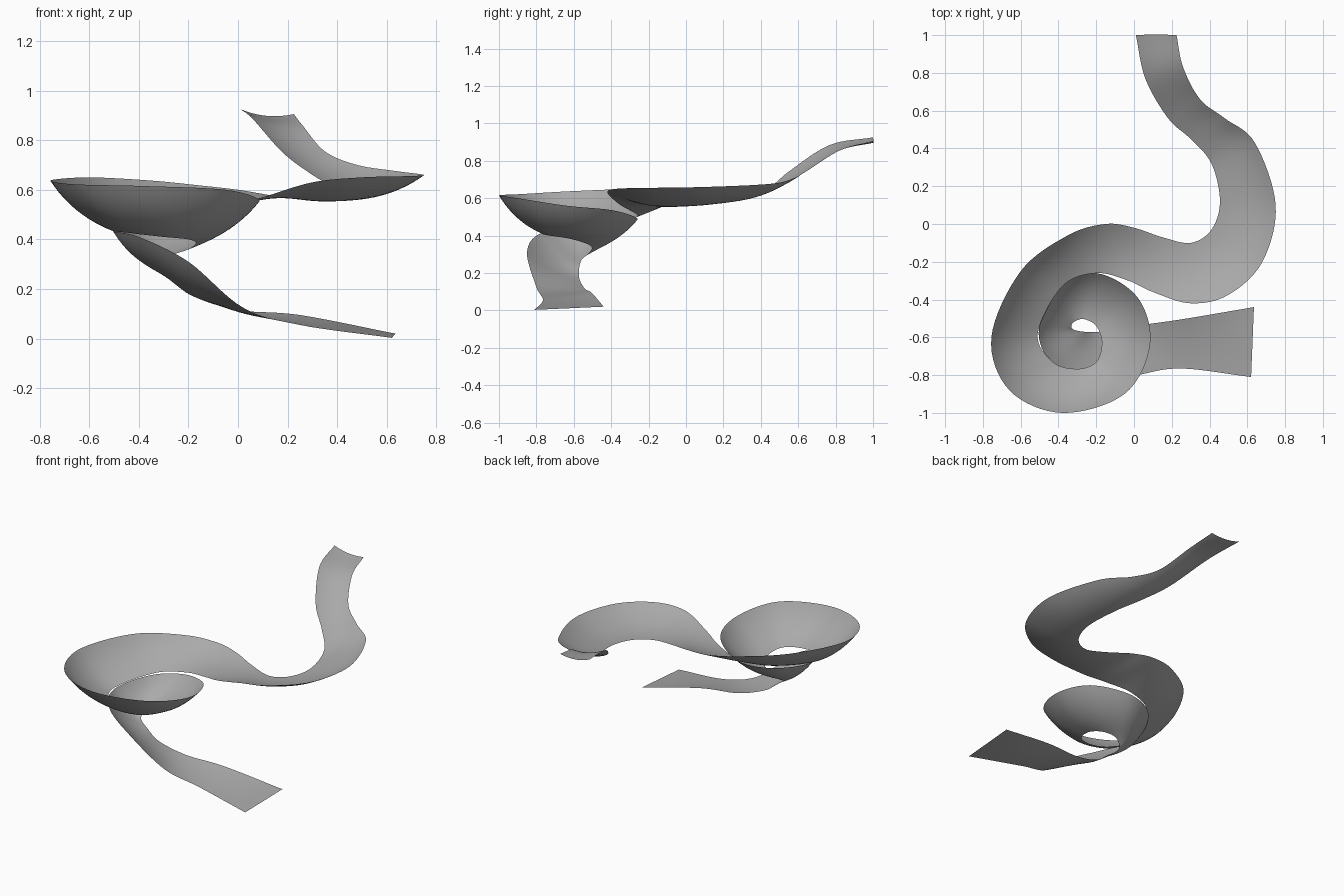
import bpy
import bmesh
from mathutils import Vector

default_cube = bpy.data.objects.get("Cube")
if default_cube:
    bpy.data.objects.remove(default_cube, do_unlink=True)

STEPS_BETWEEN_STATIONS = 8
STRIPS_ACROSS = 12
SAG_RATIO = 0.08

# Guide points along the outer rim, from the high end down to the low end
outer_rim = [
    (.01, 1, .925), (.06, .77, .885), (.18, .56, .75), (.3, .45, .66),
    (.41, .32, .595), (.455, .12, .565), (.41, -.03, .555), (.3, -.1, .555),
    (.15, -.07, .575), (0, -.02, .6), (-.15, 0, .617), (-.35, -.06, .637),
    (-.6, -.25, .65), (-.755, -.6, .638), (-.66, -.88, .622), (-.38, -1, .615),
    (-.05, -.9, .6), (.085, -.64, .56), (.02, -.39, .535), (-.2, -.26, .49),
    (-.4, -.34, .465), (-.505, -.58, .435), (-.4, -.78, .41), (-.2, -.85, .31),
    (.02, -.8, .125), (.25, -.765, .055), (.62, -.81, .003),
]

# Matching guide points along the inner rim
inner_rim = [
    (.225, 1, .905), (.26, .83, .86), (.35, .66, .755), (.48, .56, .7),
    (.64, .43, .675), (.75, .1, .66), (.68, -.2, .655), (.5, -.375, .65),
    (.3, -.42, .63), (.1, -.36, .57), (-.03, -.3, .535), (-.2, -.26, .505),
    (-.38, -.33, .48), (-.51, -.58, .44), (-.43, -.73, .425), (-.3, -.767, .41),
    (-.2, -.73, .4), (-.17, -.63, .385), (-.2, -.54, .36), (-.27, -.503, .335),
    (-.325, -.525, .3), (-.325, -.555, .275), (-.27, -.57, .235), (-.18, -.57, .17),
    (0, -.54, .115), (.25, -.505, .095), (.635, -.44, .02),
]


def smooth_path(guide_points, steps):
    """Pass a smooth curve through every guide point."""
    points = [Vector(p) for p in guide_points]
    first = points[0] * 2 - points[1]
    last = points[-1] * 2 - points[-2]
    padded = [first] + points + [last]
    path = []
    for before, start, end, after in zip(padded, padded[1:], padded[2:], padded[3:]):
        leave = (end - before) / 2
        arrive = (after - start) / 2
        for step in range(steps):
            t = step / steps
            ease = t * t * (3 - 2 * t)
            path.append(start.lerp(end, ease)
                        + leave * (t * (1 - t) ** 2)
                        - arrive * (t * t * (1 - t)))
    path.append(points[-1])
    return path


def make_material(name, colour):
    material = bpy.data.materials.new(name)
    material.use_nodes = True
    material.diffuse_color = colour
    material.node_tree.nodes["Principled BSDF"].inputs["Base Color"].default_value = colour
    return material


def make_ribbon(name, outer, inner, material):
    """Loft a hollowed sheet between two rims."""
    bm = bmesh.new()
    rows = []
    final = len(outer) - 1
    for i, (a, b) in enumerate(zip(outer, inner)):
        low, high = max(i - 1, 0), min(i + 1, final)
        along = (outer[high] + inner[high]) - (outer[low] + inner[low])
        across = b - a
        normal = along.cross(across).normalized()
        # The trough flattens out near the low end
        flatten = min(1, (final - i) / (STEPS_BETWEEN_STATIONS * 3))
        depth = across.length * SAG_RATIO * flatten
        row = []
        for j in range(STRIPS_ACROSS + 1):
            t = j / STRIPS_ACROSS
            row.append(bm.verts.new(a.lerp(b, t) - normal * (depth * 4 * t * (1 - t))))
        rows.append(row)
    for row, following in zip(rows, rows[1:]):
        for j in range(STRIPS_ACROSS):
            face = bm.faces.new((row[j], following[j], following[j + 1], row[j + 1]))
            face.smooth = True
    mesh = bpy.data.meshes.new(name)
    bm.to_mesh(mesh)
    bm.free()
    mesh.materials.append(material)
    ribbon = bpy.data.objects.new(name, mesh)
    bpy.context.collection.objects.link(ribbon)
    return ribbon


# One continuous sheet: high tail, banked bend, bowl coil and low tail
grey = make_material("mid_grey", (0.4, 0.4, 0.4, 1))
make_ribbon("spiral_ribbon",
            smooth_path(outer_rim, STEPS_BETWEEN_STATIONS),
            smooth_path(inner_rim, STEPS_BETWEEN_STATIONS),
            grey)
